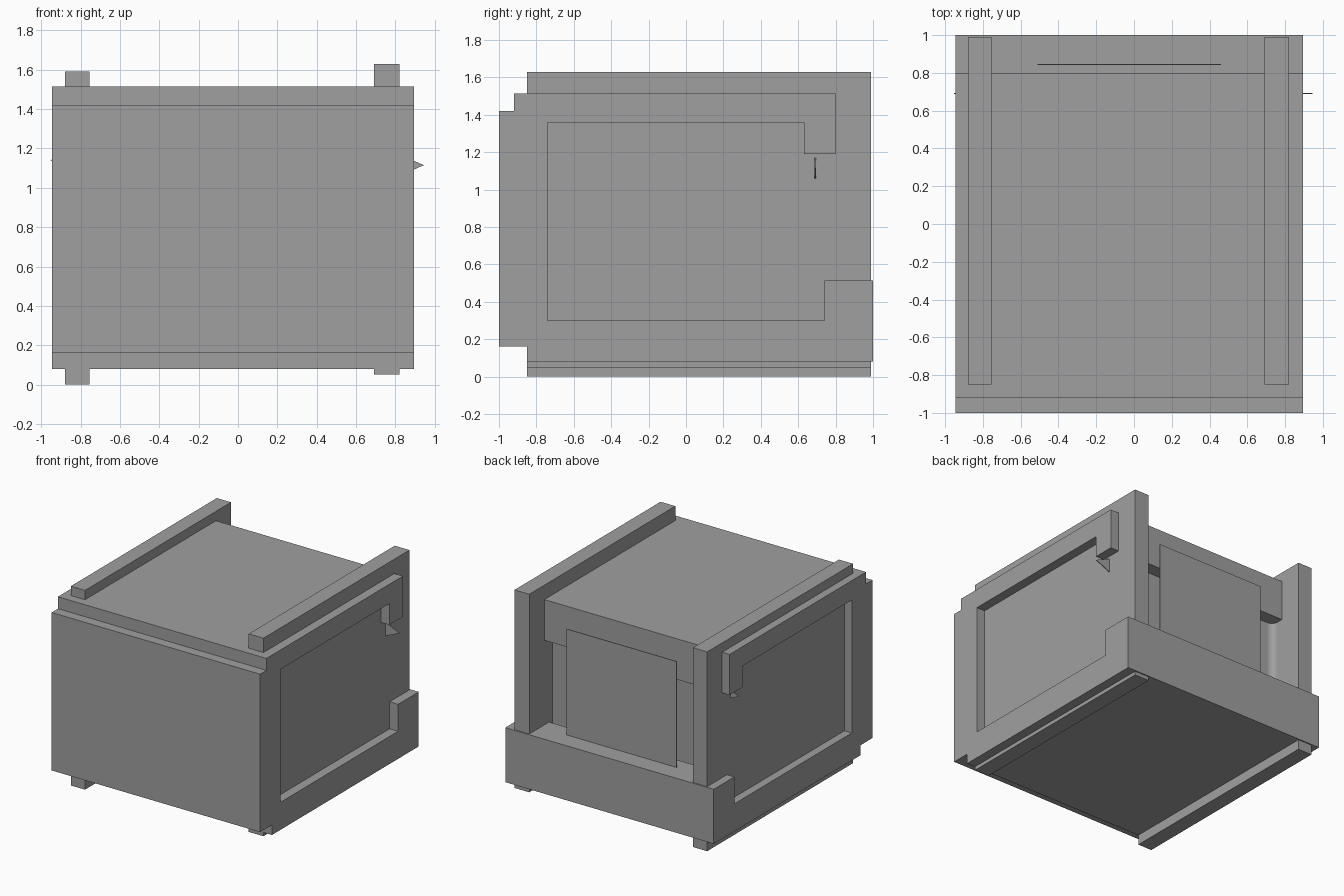
import bpy
import bmesh
from math import cos, sin, pi

cube = bpy.data.objects.get("Cube")
if cube:
    bpy.data.objects.remove(cube, do_unlink=True)

GREY = (0.35, 0.35, 0.35, 1.0)
mat = bpy.data.materials.new("plain grey")
mat.use_nodes = True
mat.diffuse_color = GREY
mat.node_tree.nodes["Principled BSDF"].inputs["Base Color"].default_value = GREY

# Width shared by the casing parts
LEFT, RIGHT = 0.895, -0.945


def add_object(name, bm):
    bmesh.ops.recalc_face_normals(bm, faces=bm.faces)
    mesh = bpy.data.meshes.new(name)
    bm.to_mesh(mesh)
    bm.free()
    mesh.materials.append(mat)
    obj = bpy.data.objects.new(name, mesh)
    bpy.context.collection.objects.link(obj)
    return obj


def box(name, x, y, z):
    bm = bmesh.new()
    bmesh.ops.create_cube(bm, size=1)
    for v in bm.verts:
        for i, (lo, hi) in enumerate((x, y, z)):
            v.co[i] = hi if v.co[i] > 0 else lo
    return add_object(name, bm)


def prism(name, points, offset):
    bm = bmesh.new()
    face = bm.faces.new([bm.verts.new(p) for p in points])
    ext = bmesh.ops.extrude_face_region(bm, geom=[face])
    verts = [g for g in ext["geom"] if isinstance(g, bmesh.types.BMVert)]
    bmesh.ops.translate(bm, verts=verts, vec=offset)
    return add_object(name, bm)


# Casing: front block, top and bottom slabs, and the two rear lips
casing = {
    "front_block": ((-1.0, -0.74), (0.16, 1.42)),
    "top_slab": ((-0.92, 0.80), (1.36, 1.515)),
    "bottom_slab": ((-0.85, 1.0), (0.08, 0.30)),
    "rear_top_lip": ((0.63, 0.80), (1.19, 1.36)),
    "rear_bottom_lip": ((0.74, 1.0), (0.30, 0.515)),
}
for name, (y, z) in casing.items():
    box(name, (RIGHT, LEFT), y, z)

# Side boards run through the casing and stand proud as rails and runners
box("left_board", (0.69, 0.82), (-0.85, 0.99), (0.05, 1.63))
box("right_board", (-0.88, -0.755), (-0.85, 0.99), (0.0, 1.59))

# Thin panel standing in the rear opening
box("rear_panel", (-0.51, 0.46), (0.842, 0.848), (0.50, 1.36))

# Wall behind the panel, curling into the right board
curl = [(-0.70 - 0.055 * sin(a), 0.745 - 0.05 * cos(a), 0.45)
        for a in (i * pi / 12 for i in range(7))]
outline = [(0.70, 0.66, 0.45), (0.70, 0.695, 0.45)] + curl + [(-0.76, 0.66, 0.45)]
wall = prism("inner_wall", outline, (0, 0, 0.78))
bpy.context.view_layer.objects.active = wall
wall.select_set(True)
bpy.ops.object.shade_smooth_by_angle(angle=pi / 6)

# Thin pointed tabs poking out of the side boards
for name, base, tip, z in (("left_tab", 0.81, 0.945, 1.115),
                           ("right_tab", -0.87, -0.953, 1.14)):
    half = abs(tip - base) * 0.44
    prism(name, [(base, 0.688, z - half), (tip, 0.688, z), (base, 0.688, z + half)],
          (0, 0.006, 0))
